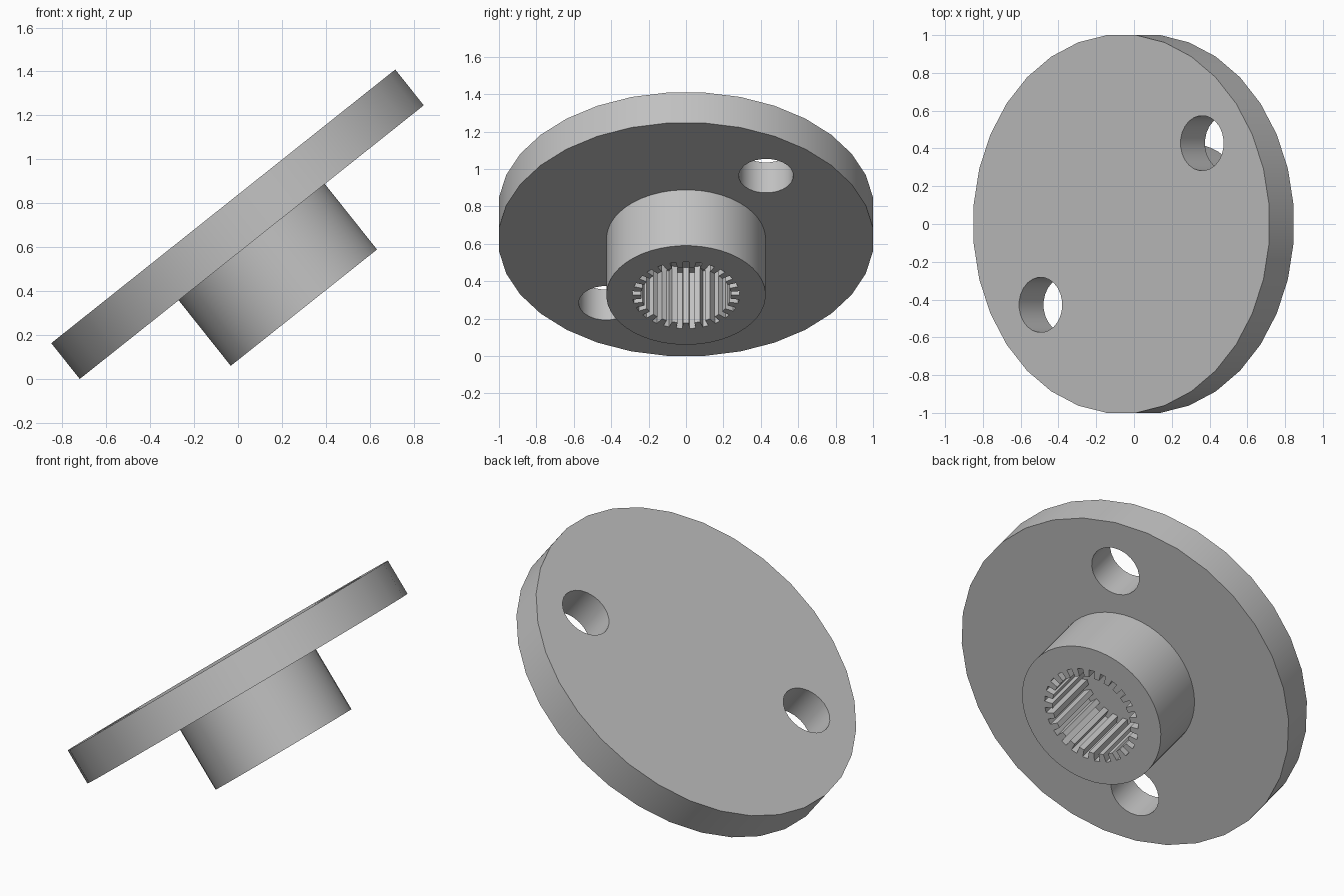
import bpy
import bmesh
from math import sin, cos, pi, radians
from mathutils import Matrix

if "Cube" in bpy.data.objects:
    bpy.data.objects.remove(bpy.data.objects["Cube"])

TILT = radians(38.5)
FLANGE_THICK = 0.208
HUB_DEPTH = 0.381
PLACE = Matrix.Translation((0.0625, 0, 0.6235)) @ Matrix.Rotation(-TILT, 4, 'Y')

grey = bpy.data.materials.new("grey_metal")
grey.use_nodes = True
colour = (0.54, 0.54, 0.54, 1)
grey.diffuse_color = colour
grey.node_tree.nodes["Principled BSDF"].inputs["Base Color"].default_value = colour


def circle(radius, sides, cx=0, cy=0):
    """Regular outline with flats on the axes; the flats lie at the radius."""
    r = radius / cos(pi / sides)
    return [(cx + r * cos(2 * pi * (i + 0.5) / sides),
             cy + r * sin(2 * pi * (i + 0.5) / sides)) for i in range(sides)]


def spline(inner, outer, teeth):
    """Ring of square grooves, one centred on the x axis."""
    points = []
    for i in range(teeth):
        mid, step = 2 * pi * i / teeth, pi / teeth
        for r, a in ((inner, -0.5), (outer, -0.46), (outer, 0.46), (inner, 0.5)):
            points.append((r * cos(mid + a * step), r * sin(mid + a * step)))
    return points


def extrude_outlines(name, outlines, z0, z1):
    """Solid from an outer outline and its hole outlines."""
    bm = bmesh.new()
    caps = [[], []]
    for pts in outlines:
        rings = [[bm.verts.new((x, y, z)) for x, y in pts] for z in (z0, z1)]
        n = len(pts)
        for cap, ring in zip(caps, rings):
            cap += [bm.edges.new((ring[i], ring[(i + 1) % n])) for i in range(n)]
        for i in range(n):
            j = (i + 1) % n
            bm.faces.new((rings[0][i], rings[0][j], rings[1][j], rings[1][i]))
    for cap in caps:
        bmesh.ops.triangle_fill(bm, use_beauty=True, use_dissolve=False, edges=cap)
    bmesh.ops.recalc_face_normals(bm, faces=bm.faces[:])
    mesh = bpy.data.meshes.new(name)
    bm.to_mesh(mesh)
    bm.free()
    mesh.materials.append(grey)
    obj = bpy.data.objects.new(name, mesh)
    bpy.context.collection.objects.link(obj)
    obj.matrix_world = PLACE
    bpy.ops.object.select_all(action='DESELECT')
    obj.select_set(True)
    bpy.context.view_layer.objects.active = obj
    bpy.ops.object.shade_smooth_by_angle(angle=radians(30))
    return obj


# Round flange with two opposite bolt holes
bolt_holes = [circle(0.145, 24, s * 0.546, s * 0.428) for s in (1, -1)]
extrude_outlines("flange", [circle(1, 32)] + bolt_holes, 0, FLANGE_THICK)

# Hub under the flange with a splined blind bore
extrude_outlines("splined_hub", [circle(0.425, 48), spline(0.24, 0.287, 25)],
                 -HUB_DEPTH, 0)
